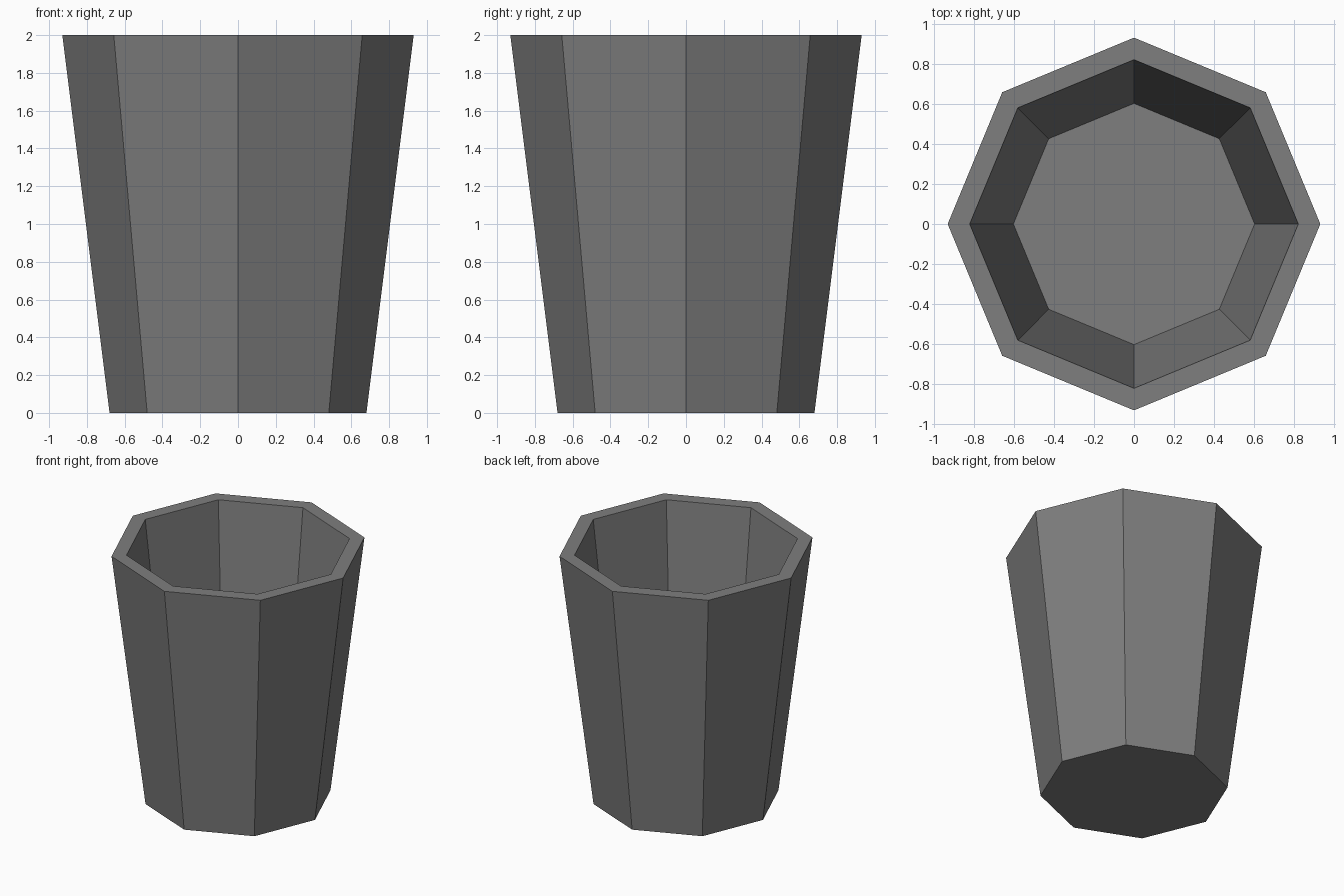
import bpy, bmesh, math

if "Cube" in bpy.data.objects:
    bpy.data.objects.remove(bpy.data.objects["Cube"])

SIDES = 8
# (radius, height) profile: base, outer rim, inner rim, inner floor
PROFILE = [(0.68, 0.0), (0.93, 2.0), (0.82, 2.0), (0.602, 0.1)]

grey = bpy.data.materials.new("mid_grey")
grey.diffuse_color = (0.21, 0.21, 0.21, 1.0)
grey.use_nodes = True
grey.node_tree.nodes["Principled BSDF"].inputs["Base Color"].default_value = grey.diffuse_color

# Octagonal tapered cup with a hollow inside
bm = bmesh.new()
rings = [[bm.verts.new((r * math.cos(i * math.tau / SIDES),
                        r * math.sin(i * math.tau / SIDES), z))
          for i in range(SIDES)] for r, z in PROFILE]
for lower, upper in zip(rings, rings[1:]):
    for i in range(SIDES):
        j = (i + 1) % SIDES
        bm.faces.new((lower[i], lower[j], upper[j], upper[i]))

# Underside and inner floor
bm.faces.new(rings[0][::-1])
bm.faces.new(rings[-1])
bmesh.ops.recalc_face_normals(bm, faces=bm.faces[:])

mesh = bpy.data.meshes.new("cup")
bm.to_mesh(mesh)
bm.free()
mesh.materials.append(grey)
bpy.context.collection.objects.link(bpy.data.objects.new("cup", mesh))
